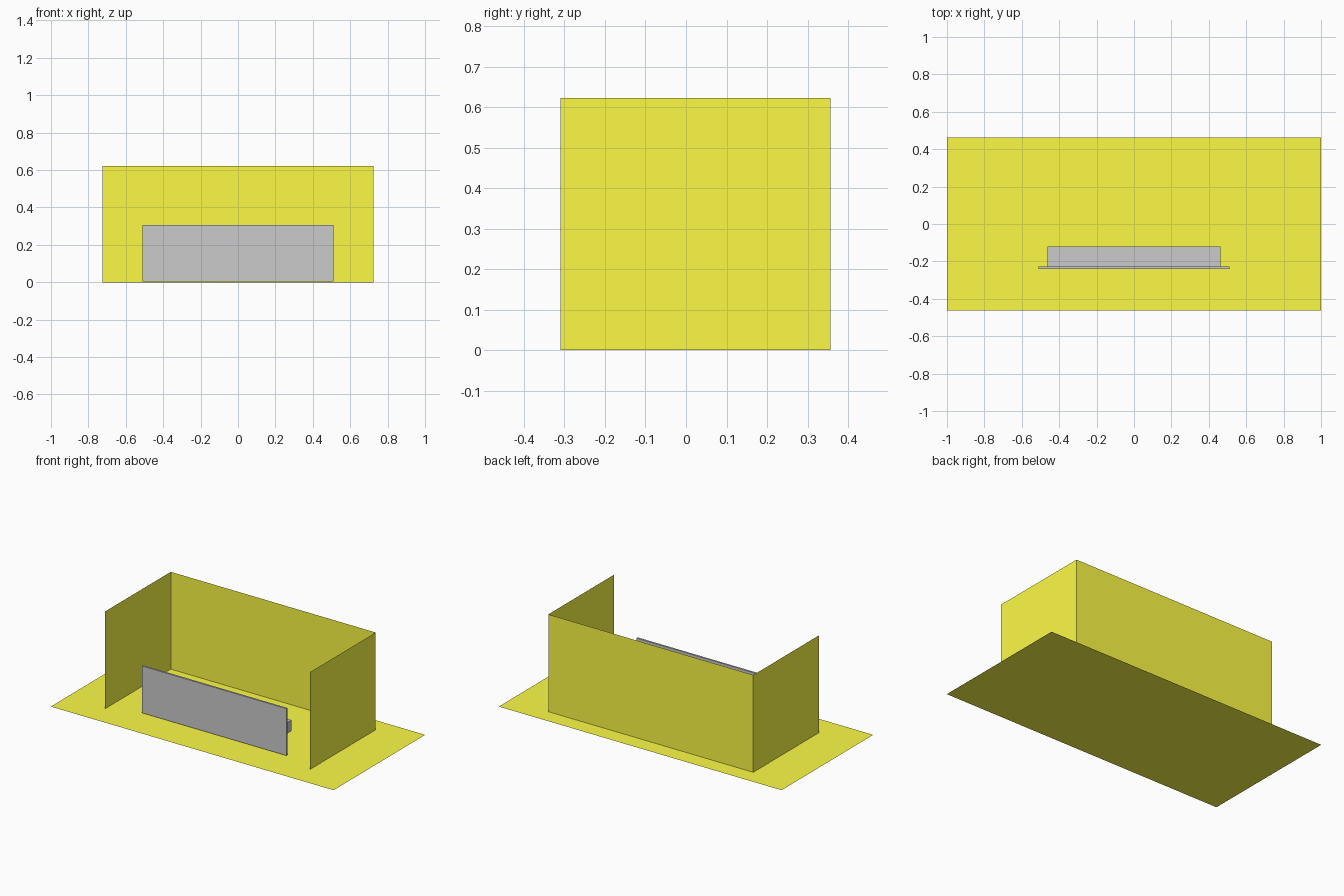
import bpy

if "Cube" in bpy.data.objects:
    bpy.data.objects.remove(bpy.data.objects["Cube"])

yellow = bpy.data.materials.new("yellow")
yellow.diffuse_color = (0.98, 0.96, 0.06, 1)
yellow.use_nodes = True
yellow.node_tree.nodes["Principled BSDF"].inputs["Base Color"].default_value = yellow.diffuse_color


def sheet(name, corners):
    """Single flat quad without thickness."""
    mesh = bpy.data.meshes.new(name)
    mesh.from_pydata(corners, [], [(0, 1, 2, 3)])
    mesh.materials.append(yellow)
    bpy.context.collection.objects.link(bpy.data.objects.new(name, mesh))


def box(name, lo, hi):
    """Box spanning two opposite corners."""
    bpy.ops.mesh.primitive_cube_add(size=1, location=[(a + b) / 2 for a, b in zip(lo, hi)])
    ob = bpy.context.object
    ob.name = name
    ob.scale = [b - a for a, b in zip(lo, hi)]
    bpy.ops.object.transform_apply(location=False, rotation=False, scale=True)


# Floor sheet
FX, FY = 1.0, 0.463
sheet("floor", [(-FX, -FY, 0), (FX, -FY, 0), (FX, FY, 0), (-FX, FY, 0)])

# Back wall and two side walls
WX, Y0, Y1, H = 0.725, -0.31, 0.356, 0.622
sheet("back_wall", [(-WX, Y1, 0), (WX, Y1, 0), (WX, Y1, H), (-WX, Y1, H)])
for side, x in (("left", -WX), ("right", WX)):
    sheet(side + "_wall", [(x, Y0, 0), (x, Y1, 0), (x, Y1, H), (x, Y0, H)])

# Thin upright panel with a bar along its back
box("front_panel", (-0.511, -0.24, 0.005), (0.511, -0.228, 0.305))
box("rear_bar", (-0.463, -0.228, 0.104), (0.463, -0.12, 0.174))
